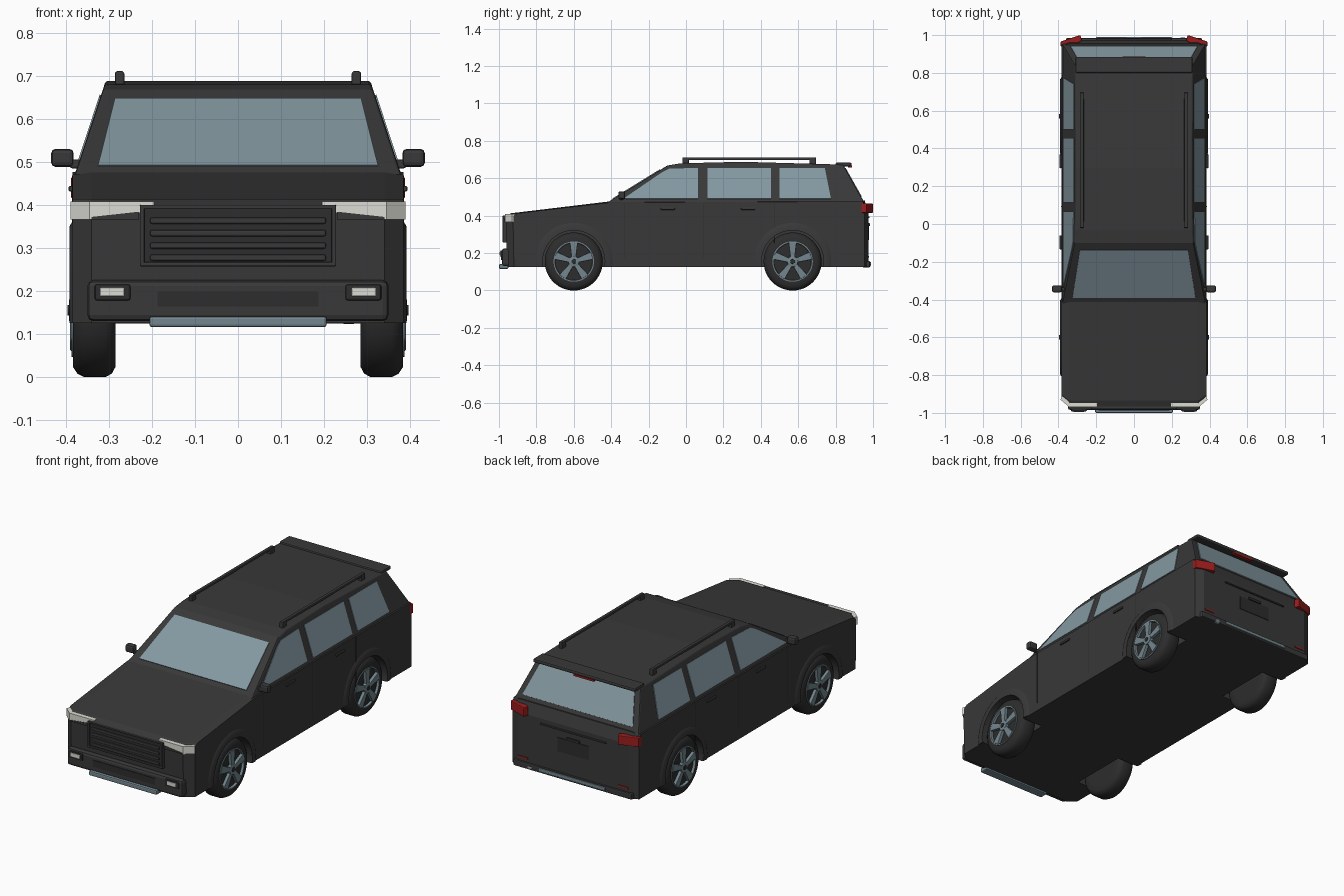
import bpy, bmesh, math
from mathutils import Vector

if "Cube" in bpy.data.objects:
    bpy.data.objects.remove(bpy.data.objects["Cube"])


def material(name, rgb):
    m = bpy.data.materials.new(name)
    m.diffuse_color = (*rgb, 1)
    m.use_nodes = True
    m.node_tree.nodes["Principled BSDF"].inputs["Base Color"].default_value = m.diffuse_color
    return m


PAINT = material("charcoal paint", (0.040, 0.040, 0.040))
TYRE = material("tyre rubber", (0.026, 0.026, 0.026))
GLASS = material("blue grey glass", (0.23, 0.32, 0.36))
METAL = material("blue grey metal", (0.17, 0.24, 0.27))
LAMP = material("white lamp", (0.72, 0.72, 0.66))
RED = material("red lamp", (0.33, 0.012, 0.012))


def finish(name, bm, mat, bevel=0.0, smooth=False):
    bmesh.ops.recalc_face_normals(bm, faces=bm.faces)
    me = bpy.data.meshes.new(name)
    bm.to_mesh(me)
    bm.free()
    me.materials.append(mat)
    ob = bpy.data.objects.new(name, me)
    bpy.context.collection.objects.link(ob)
    if bevel:
        mod = ob.modifiers.new("bevel", 'BEVEL')
        mod.width, mod.segments = bevel, 2
        mod.limit_method, mod.angle_limit = 'ANGLE', math.radians(35)
    if smooth:
        bpy.context.view_layer.objects.active = ob
        ob.select_set(True)
        bpy.ops.object.shade_smooth_by_angle(angle=math.radians(35))
        ob.select_set(False)
    return ob


def loft(name, sections, mat, bevel=0.0, closed=False, smooth=False):
    """Skin matching point rings; closed joins the last ring to the first."""
    bm = bmesh.new()
    rings = [[bm.verts.new(p) for p in s] for s in sections]
    n = len(rings[0])
    pairs = list(zip(rings, rings[1:] + rings[:1])) if closed else list(zip(rings, rings[1:]))
    for a, b in pairs:
        for i in range(n):
            j = (i + 1) % n
            bm.faces.new((a[i], a[j], b[j], b[i]))
    if not closed:
        bm.faces.new(rings[0])
        bm.faces.new(rings[-1])
    return finish(name, bm, mat, bevel, smooth)


def plate(name, pts, offset, mat, bevel=0.0):
    """Thin prism from an outline pushed along offset."""
    o = Vector(offset)
    return loft(name, [[Vector(p) - o * 0.4 for p in pts], [Vector(p) + o for p in pts]], mat, bevel)


def box(name, x, y, z, mat, bevel=0.0):
    ring = lambda yy: [(x[0], yy, z[0]), (x[1], yy, z[0]), (x[1], yy, z[1]), (x[0], yy, z[1])]
    return loft(name, [ring(y[0]), ring(y[1])], mat, bevel)


def pair(name, x, y, z, mat, bevel=0.0):
    for s, side in ((1, "right"), (-1, "left")):
        box(f"{name}_{side}", (s * x[0], s * x[1]), y, z, mat, bevel)


def lathe(name, s, cy, cz, profile, mat, segs=48):
    """Turn (x, radius) points round a wheel axle."""
    rings = [[(s * x, cy + r * math.cos(2 * math.pi * k / segs), cz + r * math.sin(2 * math.pi * k / segs))
              for k in range(segs)] for x, r in profile]
    return loft(name, rings, mat, smooth=True)


# Lower body, with chamfered corners in plan
inner = [(-.955, .125), (-.965, .40), (-.935, .413), (-.41, .476), (.955, .482), (.975, .42), (.975, .125)]
outer = [(-.92, .125), (-.925, .395), (-.90, .413), (-.41, .470), (.945, .476), (.955, .42), (.955, .125)]
body = loft("lower_body", [[(x, y, z) for y, z in p] for x, p in
                           ((-.385, outer), (-.34, inner), (.34, inner), (.385, outer))], PAINT)


# Cabin, leaning inwards towards the roof
def side_x(z):
    return .376 - (z - .48) * .33


cabin = [(-.425, .468), (-.10, .668), (-.03, .680), (.30, .688), (.84, .673), (.955, .468)]
loft("cabin", [[(s * side_x(z), y, z) for y, z in cabin] for s in (-1, 1)], PAINT, .006)

# Side windows
windows = {"front_window": [(-.335, .49), (.065, .49), (.065, .655), (-.09, .65), (-.13, .63)],
           "middle_window": [(.115, .49), (.455, .49), (.455, .655), (.115, .655)],
           "rear_side_window": [(.50, .49), (.775, .49), (.742, .655), (.50, .655)]}
for s in (1, -1):
    for name, pts in windows.items():
        plate(name, [(s * side_x(z), y, z) for y, z in pts], (s * .003, 0, .001), GLASS)

# Windscreen and tailgate window
plate("windscreen", [(-.325, -.39, .490), (.325, -.39, .490), (.286, -.138, .645), (-.286, -.138, .645)],
      (0, -.002, .003), GLASS)
ry = lambda z: .84 + (.673 - z) * .561
plate("tailgate_window", [(-.335, ry(.50), .50), (.335, ry(.50), .50), (.285, ry(.655), .655), (-.285, ry(.655), .655)],
      (0, .003, .002), GLASS)
box("spoiler", (-.31, .31), (.80, .885), (.664, .684), PAINT, .007)
box("high_brake_lamp", (-.06, .06), (.865, .887), (.657, .667), RED)

# Roof rails with feet
pair("roof_rail", (.266, .284), (-.02, .695), (.697, .711), PAINT, .004)
for y in (-.02, .66):
    pair("rail_foot", (.264, .286), (y, y + .035), (.675, .709), PAINT, .004)

# Door mirrors and handles
pair("mirror", (.382, .434), (-.362, -.325), (.488, .530), PAINT, .010)
pair("mirror_arm", (.355, .390), (-.355, -.335), (.485, .505), PAINT, .004)
for y in (-.135, .295):
    pair("door_handle", (.383, .394), (y, y + .075), (.431, .444), PAINT, .004)
for y in (-.33, .09, .47):
    pair("door_seam", (.380, .3855), (y, y + .004), (.17, .468), TYRE)

# Wheels, arches and wells
cz = .155
for s in (1, -1):
    for cy in (-.60, .57):
        well = lathe("well_cutter", s, cy, cz, [(.26, .166), (.45, .166)], TYRE)
        well.hide_render = True
        well.hide_set(True)
        cut = body.modifiers.new("wheel well", 'BOOLEAN')
        cut.object, cut.solver = well, 'EXACT'
        # Arch flare, a strip swept over the wheel
        a0 = math.asin((.127 - cz) / .166)
        strips = []
        for k in range(33):
            a = a0 + (math.pi - 2 * a0) * k / 32
            strips.append([(s * x, cy + r * math.cos(a), max(.125, cz + r * math.sin(a)))
                           for x, r in ((.375, .166), (.391, .166), (.391, .196), (.384, .208))])
        loft("arch_flare", strips, PAINT, smooth=True)
        lathe("tyre", s, cy, cz, [(.285, .10), (.285, .132), (.293, .147), (.308, .155), (.358, .155),
                                  (.373, .147), (.383, .132), (.383, .108), (.372, .104)], TYRE)
        lathe("rim_ring", s, cy, cz, [(.365, .108), (.387, .108), (.387, .101), (.365, .098)], METAL)
        lathe("rim_back", s, cy, cz, [(.35, .104), (.374, .104)], TYRE)
        lathe("wheel_hub", s, cy, cz, [(.37, .030), (.391, .028), (.393, .022)], METAL, 24)
        lathe("hub_cap", s, cy, cz, [(.385, .014), (.396, .012)], TYRE, 16)
        for k in range(5):
            a = math.pi / 2 + 2 * math.pi * k / 5
            u, v = Vector((0, math.cos(a), math.sin(a))), Vector((0, -math.sin(a), math.cos(a)))
            base = Vector((s * .376, cy, cz))
            plate("wheel_spoke", [base + u * r + v * w for r, w in
                                  ((.018, -.011), (.102, -.021), (.102, .021), (.018, .011))],
                  (s * .014, 0, 0), METAL, .002)

# Grille with raised frame and slats
box("grille_panel", (-.222, .222), (-.972, -.93), (.257, .398), TYRE, .005)
for z in (.257, .390):
    box("grille_frame_bar", (-.228, .228), (-.980, -.94), (z, z + .010), PAINT, .003)
pair("grille_frame_side", (.217, .228), (-.980, -.94), (.257, .400), PAINT, .003)
for z in (.270, .298, .327, .356):
    box("grille_slat", (-.204, .204), (-.979, -.95), (z, z + .015), PAINT, .004)

# Headlamps wrapping the front corners
for s in (1, -1):
    plan = [(.195, -.968), (.345, -.968), (.389, -.930), (.375, -.90), (.33, -.925), (.195, -.945)]
    low = [.385, .366, .366, .366, .366, .385]
    loft("headlamp", [[(s * x, y, z) for (x, y), z in zip(plan, low)],
                      [(s * x, y, .408) for x, y in plan]], LAMP)
    plate("headlamp_shadow", [(s * .23, -.966, .366), (s * .34, -.966, .366), (s * .34, -.966, .372),
                              (s * .23, -.966, .384)], (0, -.004, 0), PAINT)

# Front bumper, fog lamps, number plate recess and skid plate
box("front_bumper", (-.35, .35), (-.985, -.91), (.130, .225), PAINT, .014)
pair("fog_bezel", (.250, .333), (-.992, -.96), (.178, .215), TYRE, .005)
pair("fog_lamp", (.264, .320), (-.996, -.97), (.187, .208), LAMP, .003)
box("front_plate_panel", (-.187, .187), (-.988, -.97), (.164, .199), TYRE)
box("front_skid_plate", (-.206, .206), (-1.0, -.95), (.116, .141), METAL, .006)

# Tail lamps, wedge shaped in plan
for s in (1, -1):
    plan = [(.275, .972), (.285, 1.0), (.388, .966), (.388, .938), (.33, .938)]
    loft("tail_lamp", [[(s * x, y, z) for x, y in plan] for z in (.415, .465)], RED, .004)

# Tailgate details and rear bumper
box("tailgate_trim", (-.20, .20), (.965, .982), (.388, .396), PAINT, .002)
box("number_plate_recess", (-.095, .095), (.965, .978), (.270, .345), TYRE)
box("tailgate_handle", (-.04, .04), (.965, .984), (.345, .360), TYRE, .003)
box("rear_bumper", (-.36, .36), (.94, .984), (.124, .158), PAINT, .006)
box("rear_skid_plate", (-.20, .20), (.96, .990), (.134, .152), METAL, .004)
pair("rear_reflector", (.275, .335), (.965, .979), (.176, .184), RED)
lathe("exhaust_tip", 1, .975, .135, [(.245, .012), (.27, .012)], METAL, 16)
